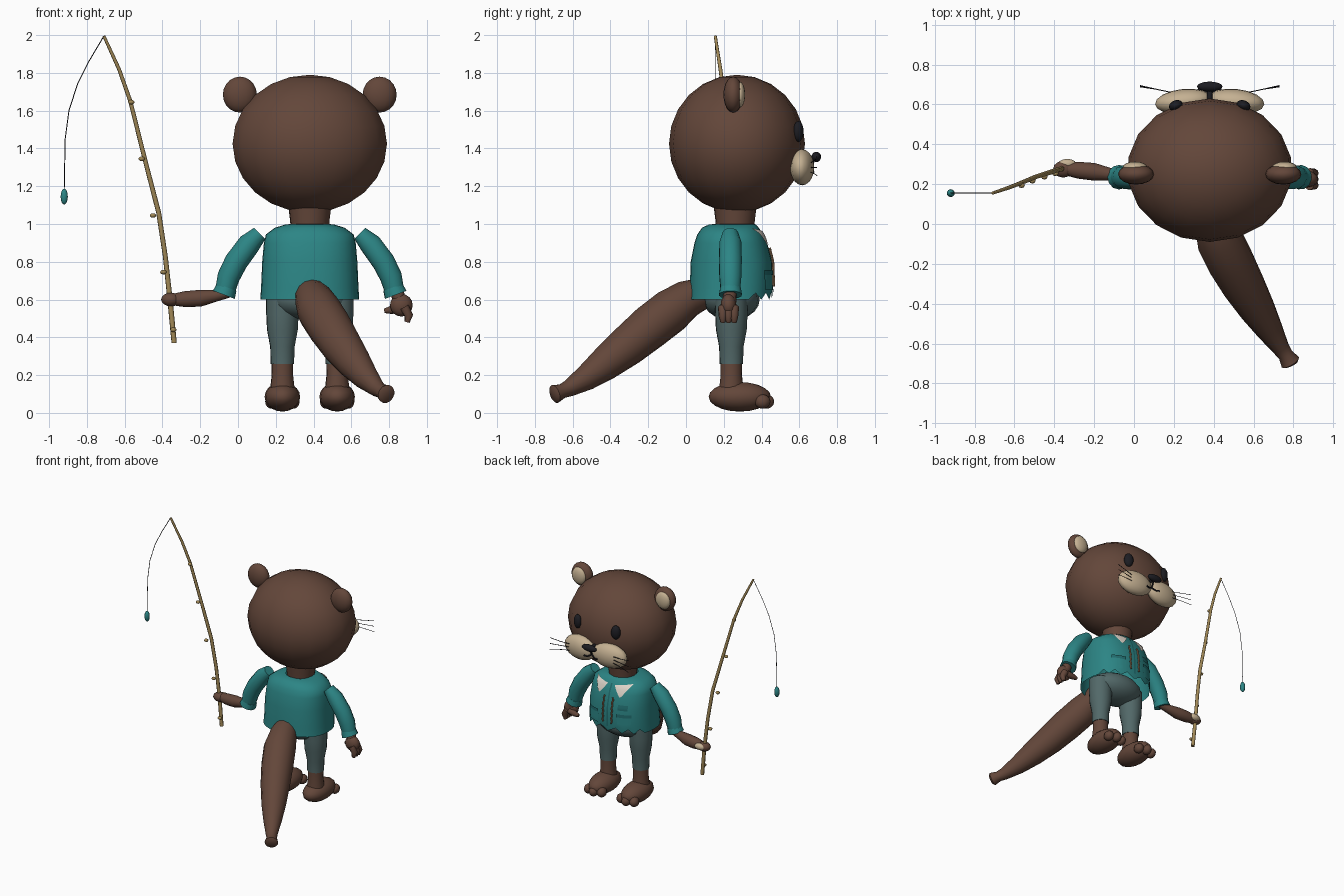
import bpy, bmesh, math
from mathutils import Vector, Matrix
from mathutils.bvhtree import BVHTree


def material(name, r, g, b):
    m = bpy.data.materials.new(name)
    m.diffuse_color = (r, g, b, 1)
    return m


BROWN = material("brown fur", 0.125, 0.062, 0.042)
TEAL = material("teal cloth", 0.025, 0.235, 0.235)
DARK = material("dark teal trim", 0.015, 0.15, 0.155)
GREY = material("grey teal trousers", 0.085, 0.14, 0.14)
CREAM = material("cream fur", 0.56, 0.44, 0.29)
SHIRT = material("off white shirt", 0.75, 0.68, 0.60)
BLACK = material("black", 0.012, 0.012, 0.016)
WOOD = material("rod wood", 0.36, 0.25, 0.095)
LACE = material("tan lacing", 0.30, 0.17, 0.09)
CX = 0.38  # middle of the body


def finish(name, bm, mat, angle=50):
    bmesh.ops.recalc_face_normals(bm, faces=bm.faces)
    me = bpy.data.meshes.new(name)
    bm.to_mesh(me)
    bm.free()
    me.materials.append(mat)
    ob = bpy.data.objects.new(name, me)
    bpy.context.collection.objects.link(ob)
    bpy.ops.object.select_all(action='DESELECT')
    ob.select_set(True)
    bpy.context.view_layer.objects.active = ob
    bpy.ops.object.shade_smooth_by_angle(angle=math.radians(angle))
    return ob


def ball(name, centre, size, mat, seg=16, rings=10, rot=0.0):
    bm = bmesh.new()
    m = Matrix.Translation(centre) @ Matrix.Rotation(rot, 4, 'Z') @ Matrix.Diagonal((*size, 1))
    bmesh.ops.create_uvsphere(bm, u_segments=seg, v_segments=rings, radius=1, matrix=m)
    return finish(name, bm, mat)


def skin(bm, rings, caps=True):
    rows = [[bm.verts.new(p) for p in r] for r in rings]
    for a, b in zip(rows, rows[1:]):
        for i in range(len(a)):
            j = (i + 1) % len(a)
            bm.faces.new((a[i], a[j], b[j], b[i]))
    if caps:
        bm.faces.new(rows[0])
        bm.faces.new(rows[-1])


def tube(name, pts, radii, mat, sides=12):
    """Tapered tube along a path."""
    pts = [Vector(p) for p in pts]
    bm, rings = bmesh.new(), []
    side = None
    for i, p in enumerate(pts):
        t = (pts[min(i + 1, len(pts) - 1)] - pts[max(i - 1, 0)]).normalized()
        if side is None:
            side = t.cross(Vector((0.1, 1, 0.2))).normalized()
        side = (side - t * side.dot(t)).normalized()
        up = t.cross(side)
        r = radii[i] if isinstance(radii, (list, tuple)) else radii
        rings.append([p + r * (side * math.cos(a) + up * math.sin(a))
                      for a in (2 * math.pi * k / sides for k in range(sides))])
    skin(bm, rings)
    return finish(name, bm, mat)


# Head, neck and ears
ball("head", (CX, 0.27, 1.425), (0.415, 0.36, 0.365), BROWN, 18, 12)
tube("neck", [(CX, 0.26, 0.95), (CX, 0.26, 1.02), (CX, 0.26, 1.14)], [0.10, 0.105, 0.12], BROWN, 16)
for s, side in ((-1, "left"), (1, "right")):
    ball(side + "_ear", (CX + s * 0.37, 0.25, 1.685), (0.09, 0.052, 0.095), BROWN)
    ball(side + "_inner_ear", (CX + s * 0.375, 0.285, 1.685), (0.062, 0.028, 0.068), CREAM)
    ball(side + "_eye", (CX + s * 0.17, 0.595, 1.49), (0.036, 0.026, 0.055), BLACK, 14, 8, -s * 0.4)
    ball(side + "_muzzle", (CX + s * 0.13, 0.615, 1.30), (0.145, 0.063, 0.095), CREAM, 16, 10, -s * 0.1)
    for k in range(3):
        z = 1.275 + k * 0.025
        tube(side + "_whisker", [(CX + s * 0.19, 0.66, z), (CX + s * 0.27, 0.677, z + (k - 1) * 0.008),
                                 (CX + s * 0.35, 0.695 - k * 0.003, z + (k - 1) * 0.02)], 0.0025, BLACK, 4)
    tube(side + "_mouth", [(CX, 0.655, 1.29), (CX + s * 0.03, 0.668, 1.272), (CX + s * 0.06, 0.675, 1.275)],
         0.006, BLACK, 6)
ball("nose", (CX, 0.69, 1.355), (0.064, 0.025, 0.027), BLACK)
tube("nose_bridge", [(CX, 0.61, 1.35), (CX, 0.69, 1.35)], 0.014, BLACK, 8)
tube("lip_line", [(CX, 0.68, 1.34), (CX, 0.655, 1.285)], 0.006, BLACK, 6)

# Jacket: rounded rings, ragged hem at the front
bm, rings, N = bmesh.new(), [], 32
for z, hx, y0, y1 in ((0.60, 0.262, 0.015, 0.455), (0.66, 0.258, 0.02, 0.46), (0.80, 0.252, 0.025, 0.455),
                      (0.90, 0.243, 0.045, 0.43), (0.945, 0.232, 0.06, 0.41), (0.98, 0.185, 0.085, 0.385),
                      (0.997, 0.13, 0.12, 0.37), (1.0, 0.10, 0.15, 0.36)):
    ring = []
    for k in range(N):
        a = 2 * math.pi * k / N
        c, s = math.cos(a), math.sin(a)
        x = CX + hx * math.copysign(abs(c) ** 0.85, c)
        y = (y0 + y1) / 2 + (y1 - y0) / 2 * math.copysign(abs(s) ** 0.85, s)
        ragged = (0.035 if k % 2 else 0.0) if z == 0.60 and s > 0.3 else 0
        ring.append((x, y, z + ragged))
    rings.append(ring)
skin(bm, rings, caps=False)
bmesh.ops.recalc_face_normals(bm, faces=bm.faces)
surface = BVHTree.FromBMesh(bm)
finish("jacket", bm, TEAL)


def on_chest(x, z, off):
    hit, normal, _, _ = surface.ray_cast(Vector((x, 2, z)), Vector((0, -1, 0)))
    return hit + Vector((normal.x, abs(normal.y), normal.z)) * off if hit else Vector((x, 0.35, z))


def plate(name, corners, mat, off=0.007, n=6):
    """Thin patch that follows the chest, from four (x, z) corners."""
    bm = bmesh.new()
    a, b, c, d = (Vector(p) for p in corners)
    g = [[bm.verts.new(on_chest(*a.lerp(b, i / n).lerp(d.lerp(c, i / n), j / n), off))
          for i in range(n + 1)] for j in range(n + 1)]
    for j in range(n):
        for i in range(n):
            bm.faces.new((g[j][i], g[j][i + 1], g[j + 1][i + 1], g[j + 1][i]))
    return finish(name, bm, mat)


# Shirt patches, pockets and lacing on the chest
for s, side in ((-1, "left"), (1, "right")):
    plate(side + "_shirt_patch", [(CX + s * 0.03, 0.955), (CX + s * 0.155, 0.972),
                                  (CX + s * 0.10, 0.885), (CX + s * 0.085, 0.88)], SHIRT)
    plate(side + "_pocket", [(CX + s * 0.08, 0.74), (CX + s * 0.18, 0.74),
                             (CX + s * 0.175, 0.65), (CX + s * 0.085, 0.65)], TEAL)
    plate(side + "_pocket_flap", [(CX + s * 0.08, 0.755), (CX + s * 0.18, 0.755),
                                  (CX + s * 0.18, 0.73), (CX + s * 0.08, 0.73)], DARK, 0.01)
    tube(side + "_lacing", [on_chest(CX + s * (0.035 + 0.007 * (k % 2)), 0.67 + 0.02 * k, 0.008)
                            for k in range(11)], 0.007, LACE, 6)
plate("breast_pocket", [(0.225, 0.825), (0.295, 0.825), (0.295, 0.785), (0.225, 0.785)], DARK)
plate("front_opening", [(CX - 0.006, 0.96), (CX + 0.006, 0.96), (CX + 0.006, 0.64), (CX - 0.006, 0.64)], DARK, 0.004)

# Sleeves
for s, side in ((-1, "left"), (1, "right")):
    x = lambda d: CX + s * d
    tube(side + "_sleeve", [(x(0.265), 0.235, 0.95), (x(0.32), 0.235, 0.895), (x(0.39), 0.235, 0.80),
                            (x(0.43), 0.235, 0.72), (x(0.45), 0.235, 0.64)],
         [0.042, 0.06, 0.062, 0.06, 0.052], TEAL, 12)
    tube(side + "_cuff", [(x(0.44), 0.235, 0.665), (x(0.455), 0.235, 0.625)], [0.055, 0.062], TEAL, 12)

# Arm holding the rod
tube("rod_arm", [(-0.05, 0.24, 0.635), (-0.12, 0.25, 0.62), (-0.20, 0.262, 0.607), (-0.28, 0.27, 0.602),
                 (-0.33, 0.275, 0.60)], [0.026, 0.032, 0.045, 0.043, 0.034], BROWN)
ball("rod_hand", (-0.355, 0.275, 0.60), (0.052, 0.042, 0.036), BROWN, 12, 8)
ball("rod_palm", (-0.335, 0.302, 0.603), (0.045, 0.025, 0.026), CREAM, 12, 8)

# Free hand with thumb and fingers
ball("free_hand", (0.865, 0.225, 0.57), (0.06, 0.042, 0.06), BROWN, 12, 8)
tube("free_wrist", [(0.835, 0.235, 0.66), (0.86, 0.23, 0.58)], 0.036, BROWN, 10)
tube("thumb", [(0.86, 0.25, 0.555), (0.81, 0.26, 0.545), (0.775, 0.262, 0.54)], [0.026, 0.022, 0.012], BROWN, 8)
for k in range(3):
    y = 0.195 + 0.03 * k
    tube("finger", [(0.88, y, 0.56), (0.905, y, 0.515), (0.895, y, 0.48)], [0.026, 0.023, 0.014], BROWN, 8)

# Trousers, ankles and feet
ball("hips", (CX, 0.24, 0.60), (0.215, 0.15, 0.11), GREY)
for s, side in ((-1, "left"), (1, "right")):
    x = CX + s * 0.145
    tube(side + "_trouser_leg", [(x, 0.24, 0.62), (x, 0.24, 0.52), (x, 0.24, 0.44), (x, 0.24, 0.35),
                                 (x, 0.24, 0.26)], [0.088, 0.086, 0.082, 0.065, 0.062], GREY, 16)
    tube(side + "_ankle", [(x, 0.24, 0.28), (x, 0.24, 0.20), (x, 0.24, 0.10)], [0.058, 0.057, 0.068], BROWN, 14)
    ball(side + "_foot", (x, 0.285, 0.085), (0.094, 0.165, 0.078), BROWN)
    for k in (-1, 0, 1):
        ball(side + "_toe", (x + k * 0.058, 0.425 - 0.02 * abs(k), 0.06), (0.035, 0.042, 0.038), BROWN, 10, 8)

# Tail with flared tip
tube("tail", [(0.385, 0.08, 0.63), (0.40, 0.01, 0.605), (0.43, -0.08, 0.54), (0.485, -0.19, 0.455),
              (0.55, -0.31, 0.355), (0.62, -0.43, 0.26), (0.68, -0.53, 0.185), (0.735, -0.62, 0.13),
              (0.76, -0.655, 0.115), (0.785, -0.695, 0.10), (0.79, -0.705, 0.097)],
     [0.085, 0.10, 0.118, 0.118, 0.108, 0.09, 0.068, 0.045, 0.038, 0.05, 0.035], BROWN, 14)

# Fishing rod with guides
tube("fishing_rod", [(-0.338, 0.275, 0.37), (-0.36, 0.278, 0.60), (-0.385, 0.272, 0.83), (-0.42, 0.26, 1.06),
                     (-0.49, 0.238, 1.33), (-0.57, 0.205, 1.65), (-0.63, 0.182, 1.82), (-0.71, 0.155, 1.995)],
     [0.014, 0.014, 0.013, 0.013, 0.012, 0.011, 0.01, 0.008], WOOD, 8)
for gx, gy, gz in ((-0.342, 0.255, 0.44), (-0.395, 0.255, 0.745), (-0.45, 0.238, 1.045),
                   (-0.51, 0.218, 1.345), (-0.565, 0.195, 1.645)):
    ball("line_guide", (gx, gy, gz), (0.017, 0.015, 0.012), WOOD, 8, 6)

# Line and bobber
tube("fishing_line", [(-0.71, 0.155, 1.995), (-0.79, 0.155, 1.86), (-0.85, 0.155, 1.74), (-0.895, 0.155, 1.60),
                      (-0.915, 0.155, 1.45), (-0.92, 0.155, 1.18)], 0.0025, BLACK, 4)
ball("bobber", (-0.92, 0.155, 1.145), (0.02, 0.02, 0.042), TEAL, 10, 8)
